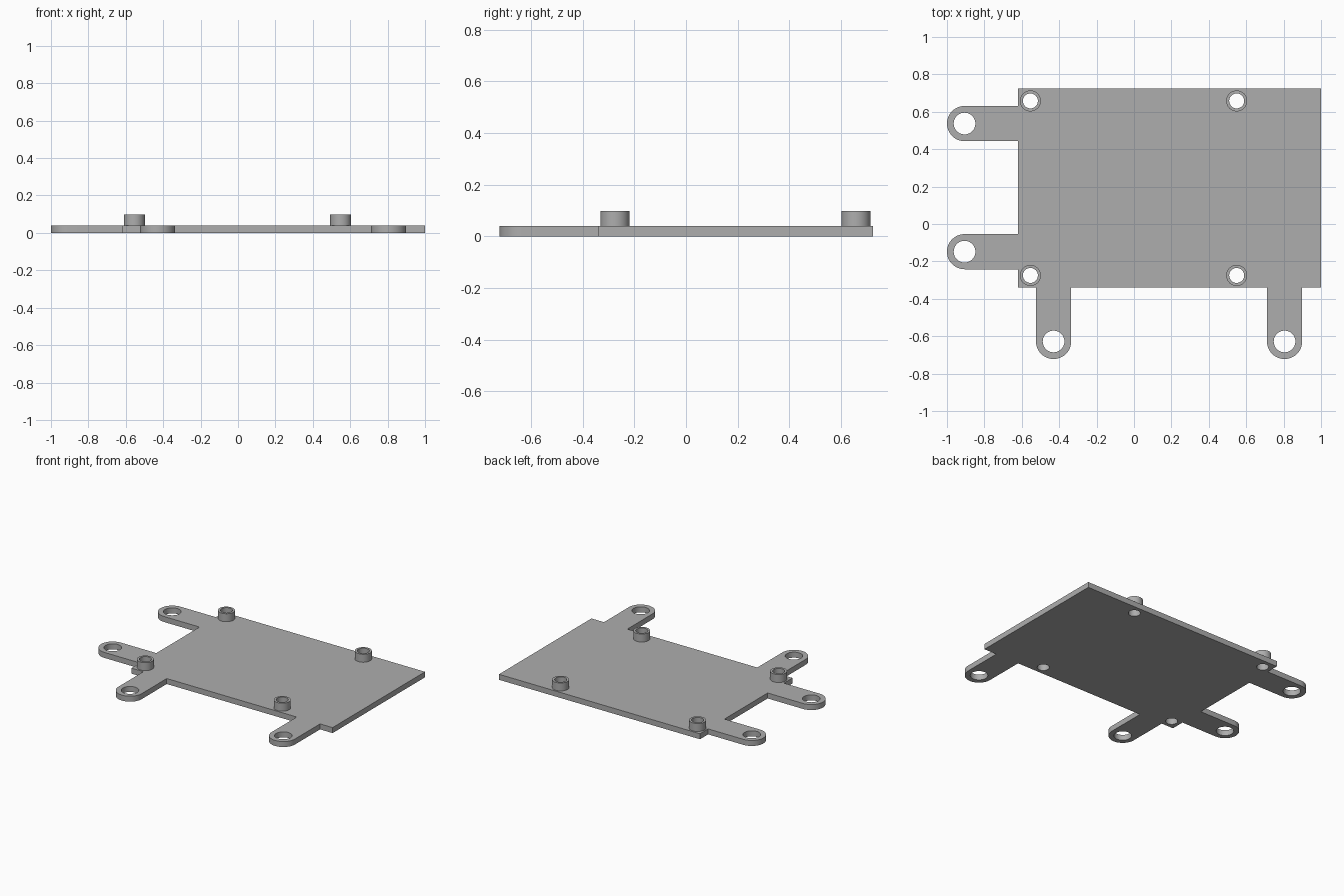
import bpy
from math import cos, sin, pi, radians

if "Cube" in bpy.data.objects:
    bpy.data.objects.remove(bpy.data.objects["Cube"], do_unlink=True)

GREY = (0.42, 0.42, 0.42, 1.0)
mat = bpy.data.materials.new("plain grey")
mat.use_nodes = True
mat.diffuse_color = GREY
mat.node_tree.nodes["Principled BSDF"].inputs["Base Color"].default_value = GREY


def arc(x, y, r, start, sweep, steps):
    angles = [radians(start + sweep * i / steps) for i in range(steps + 1)]
    return [(x + r * cos(a), y + r * sin(a)) for a in angles]


def circle(x, y, r):
    return arc(x, y, r, 0, 360, 48)[:-1]


def solid(name, loops, z0, z1):
    """Extrude a flat outline with holes from z0 to z1."""
    curve = bpy.data.curves.new(name + "_outline", "CURVE")
    curve.dimensions = "2D"
    curve.fill_mode = "BOTH"
    curve.extrude = (z1 - z0) / 2
    for loop in loops:
        spline = curve.splines.new("POLY")
        spline.points.add(len(loop) - 1)
        for point, (x, y) in zip(spline.points, loop):
            point.co = (x, y, 0, 1)
        spline.use_cyclic_u = True
    obj = bpy.data.objects.new(name, curve)
    obj.location.z = (z0 + z1) / 2
    bpy.context.collection.objects.link(obj)
    bpy.ops.object.select_all(action="DESELECT")
    obj.select_set(True)
    bpy.context.view_layer.objects.active = obj
    bpy.ops.object.convert(target="MESH")
    obj = bpy.context.object
    # Weld the caps to the walls
    bpy.ops.object.mode_set(mode="EDIT")
    bpy.ops.mesh.select_all(action="SELECT")
    bpy.ops.mesh.remove_doubles(threshold=0.0001)
    bpy.ops.mesh.normals_make_consistent(inside=False)
    bpy.ops.object.mode_set(mode="OBJECT")
    obj.data.materials.clear()
    obj.data.materials.append(mat)
    bpy.ops.object.shade_smooth_by_angle(angle=radians(30))
    return obj


THICK, TOP = 0.04, 0.098
LEFT, RIGHT, FRONT, BACK = -0.62, 1.0, -0.34, 0.724
TAB_R, TAB_HOLE = 0.094, 0.058
POST_R, POST_HOLE = 0.056, 0.04
side_tabs = [(-0.906, 0.537), (-0.906, -0.148)]
front_tabs = [(-0.43, -0.628), (0.805, -0.628)]
posts = [(x, y) for x in (-0.554, 0.549) for y in (-0.275, 0.658)]

# Plate outline, walked anticlockwise, with its rounded mounting tabs
outline = [(RIGHT, BACK), (LEFT, BACK)]
for x, y in side_tabs:
    outline += [(LEFT, y + TAB_R)] + arc(x, y, TAB_R, 90, 180, 24) + [(LEFT, y - TAB_R)]
outline.append((LEFT, FRONT))
for x, y in front_tabs:
    outline += [(x - TAB_R, FRONT)] + arc(x, y, TAB_R, 180, 180, 24) + [(x + TAB_R, FRONT)]
outline.append((RIGHT, FRONT))

holes = [circle(x, y, TAB_HOLE) for x, y in side_tabs + front_tabs]
holes += [circle(x, y, POST_HOLE) for x, y in posts]
solid("mounting_plate", [outline] + holes, 0, THICK)

# Hollow standoffs around the small holes
names = ["front_right", "back_right", "front_left", "back_left"]
for name, (x, y) in zip(names, posts):
    solid("standoff_" + name, [circle(x, y, POST_R), circle(x, y, POST_HOLE)], THICK, TOP)
